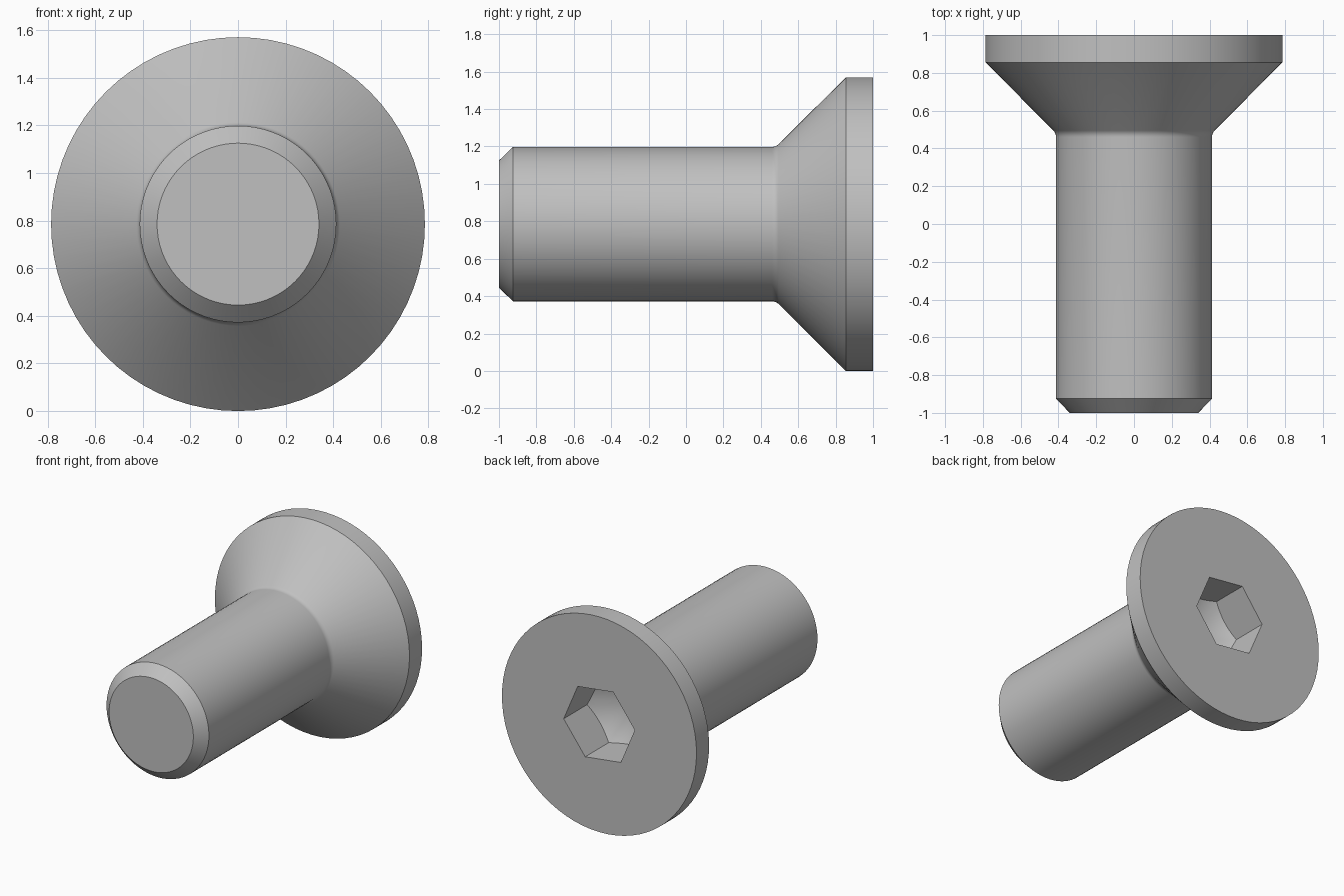
import bpy, bmesh, math
from mathutils import Matrix, Vector

cube = bpy.data.objects.get("Cube")
if cube:
    bpy.data.objects.remove(cube, do_unlink=True)

HEAD_R, SHAFT_R, TIP_R = 0.785, 0.413, 0.34
AXIS_Z = HEAD_R
SOCKET_R, SOCKET_DEPTH = 0.289, 0.27

steel = bpy.data.materials.new("plain_steel")
steel.use_nodes = True
grey = (0.53, 0.53, 0.53, 1)
steel.diffuse_color = grey
steel.node_tree.nodes["Principled BSDF"].inputs["Base Color"].default_value = grey


def make_object(name, bm):
    bmesh.ops.recalc_face_normals(bm, faces=bm.faces)
    mesh = bpy.data.meshes.new(name)
    bm.to_mesh(mesh)
    bm.free()
    mesh.materials.append(steel)
    obj = bpy.data.objects.new(name, mesh)
    bpy.context.collection.objects.link(obj)
    return obj


def lathe(name, profile, steps=72):
    """Turn (radius, y) points around the screw axis and cap open ends."""
    bm = bmesh.new()
    verts = [bm.verts.new((r, y, AXIS_Z)) for r, y in profile]
    edges = [bm.edges.new(pair) for pair in zip(verts, verts[1:])]
    bmesh.ops.spin(bm, geom=verts + edges, cent=(0, 0, AXIS_Z), axis=(0, 1, 0),
                   angle=math.tau, steps=steps)
    bmesh.ops.remove_doubles(bm, verts=bm.verts, dist=1e-4)
    bmesh.ops.holes_fill(bm, edges=[e for e in bm.edges if e.is_boundary], sides=0)
    return make_object(name, bm)


def cut(target, tool, operation):
    """Apply a boolean and remove its helper."""
    tool.hide_render = True
    bpy.context.view_layer.objects.active = target
    mod = target.modifiers.new("cut", 'BOOLEAN')
    mod.object, mod.operation, mod.solver = tool, operation, 'EXACT'
    bpy.ops.object.modifier_apply(modifier=mod.name)
    bpy.data.objects.remove(tool, do_unlink=True)


# Screw body: chamfered tip, shaft, small fillet, countersunk head
fillet_r, fillet_start = 0.05, 0.46
fillet = [(SHAFT_R + fillet_r * (1 - math.cos(a)), fillet_start + fillet_r * math.sin(a))
          for a in (math.radians(9 * i) for i in range(6))]
screw = lathe("countersunk_screw",
              [(TIP_R, -1), (SHAFT_R, -0.925)] + fillet + [(HEAD_R, 0.855), (HEAD_R, 1)])

# Hexagonal socket with a shallow conical floor
rim_y = 1 - SOCKET_DEPTH
slope = math.tan(math.radians(30))
wide = 0.4
socket = lathe("socket_cutter",
               [(0, rim_y - SOCKET_R * slope),
                (wide, rim_y + (wide - SOCKET_R) * slope), (wide, 1.1)], 48)
bm = bmesh.new()
bmesh.ops.create_cone(bm, cap_ends=True, segments=6, radius1=SOCKET_R,
                      radius2=SOCKET_R, depth=1)
corner = min(bm.verts, key=lambda v: (v.co - Vector((SOCKET_R, 0, -0.5))).length)
start = math.atan2(corner.co.y, corner.co.x)
bm.transform(Matrix.Translation((0, 0.7, AXIS_Z)) @ Matrix.Rotation(math.pi / 2, 4, 'X')
             @ Matrix.Rotation(math.radians(-7) - start, 4, 'Z'))
hexagon = make_object("hexagon_cutter", bm)
cut(socket, hexagon, 'INTERSECT')
cut(screw, socket, 'DIFFERENCE')

# Smooth round surfaces, crisp edges
bpy.ops.object.select_all(action='DESELECT')
screw.select_set(True)
bpy.context.view_layer.objects.active = screw
bpy.ops.object.shade_smooth_by_angle(angle=math.radians(25))
